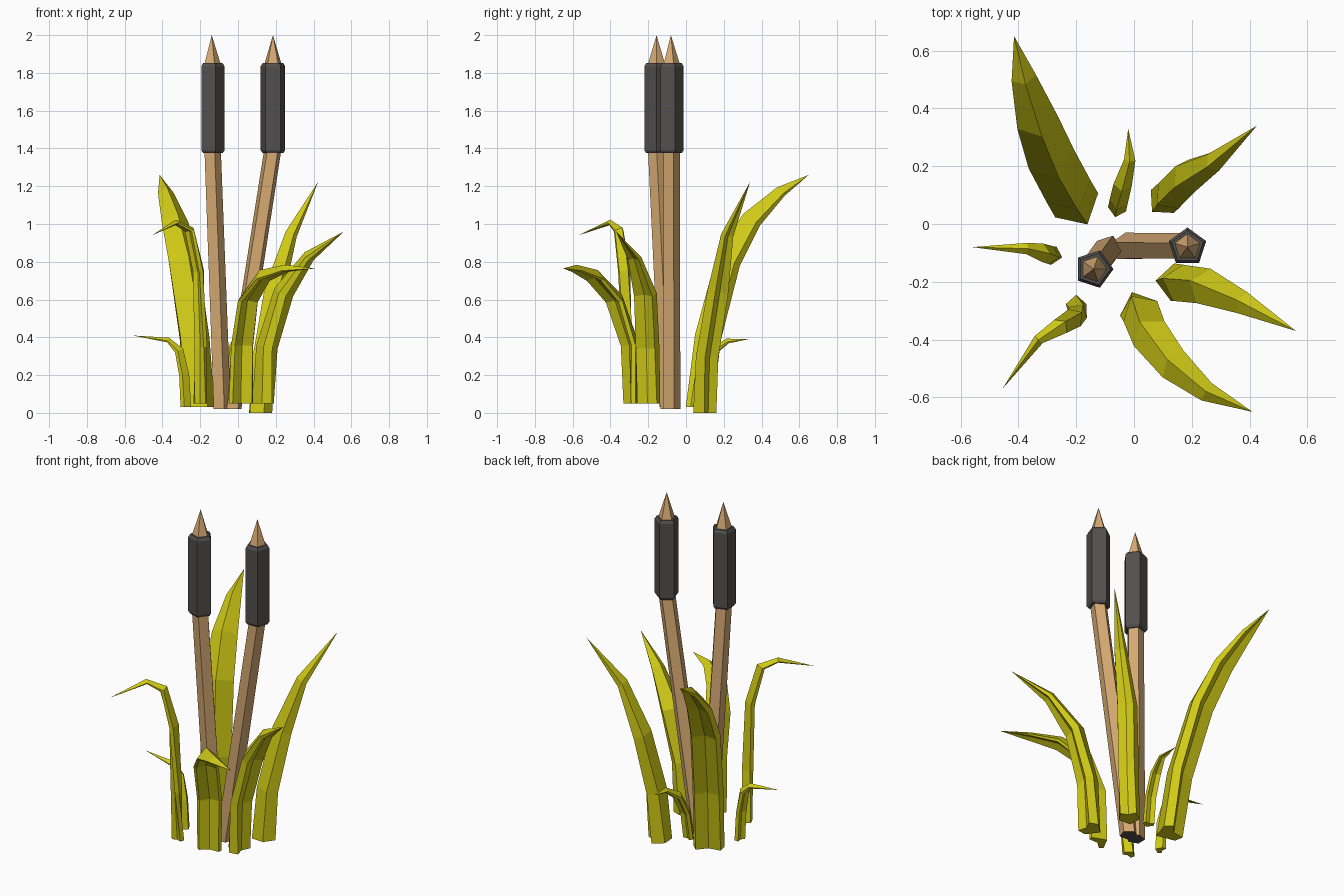
import bpy, bmesh, math
from mathutils import Vector

cube = bpy.data.objects.get("Cube")
if cube:
    bpy.data.objects.remove(cube, do_unlink=True)


def make_material(name, color):
    mat = bpy.data.materials.new(name)
    mat.use_nodes = True
    mat.diffuse_color = (*color, 1)
    mat.node_tree.nodes["Principled BSDF"].inputs["Base Color"].default_value = (*color, 1)
    return mat


LEAF = make_material("leaf yellow green", (0.64, 0.6, 0.008))
STALK = make_material("stalk tan", (0.67, 0.4, 0.17))
DARK = make_material("seed head charcoal", (0.085, 0.08, 0.075))


def loft(name, rings, materials, end_point=None, dark_start=False):
    """Skin equal-sized rings of points, closing with a cap or a point."""
    bm = bmesh.new()
    loops = [[bm.verts.new(p) for p in ring] for ring in rings]
    n = len(loops[0])
    start = bm.faces.new(loops[0][::-1])
    if dark_start:
        start.material_index = 1
    for low, high in zip(loops, loops[1:]):
        for i in range(n):
            j = (i + 1) % n
            bm.faces.new((low[i], low[j], high[j], high[i]))
    if end_point is None:
        bm.faces.new(loops[-1])
    else:
        tip = bm.verts.new(end_point)
        for i in range(n):
            bm.faces.new((loops[-1][i], loops[-1][(i + 1) % n], tip))
    bmesh.ops.recalc_face_normals(bm, faces=bm.faces)
    mesh = bpy.data.meshes.new(name)
    bm.to_mesh(mesh)
    bm.free()
    for mat in materials:
        mesh.materials.append(mat)
    obj = bpy.data.objects.new(name, mesh)
    bpy.context.collection.objects.link(obj)
    return obj


def pentagon(center, z, radius, turn):
    angles = [turn + math.tau * k / 5 for k in range(5)]
    return [Vector((center[0] + radius * math.cos(a),
                    center[1] + radius * math.sin(a), z)) for a in angles]


def reed(side, foot, top, turn):
    """Leaning five-sided stalk, bevelled dark head and pointed tip."""
    loft(side + "_stalk", [pentagon(foot, 0.02, 0.05, turn),
                           pentagon(top, 1.4, 0.048, turn)],
         [STALK, DARK], dark_start=True)
    head = [(1.375, 0.057), (1.39, 0.068), (1.835, 0.068), (1.852, 0.057)]
    loft(side + "_seed_head", [pentagon(top, z, r, turn) for z, r in head], [DARK])
    loft(side + "_reed_tip", [pentagon(top, 1.845, 0.048, turn)], [STALK],
         end_point=(top[0], top[1], 2))


def leaf(name, half_width, depth, path):
    """Arching blade: ridge on the inside, two flanges and a groove outside."""
    pts = [Vector(p) for p in path]
    last = len(pts) - 1
    rings = []
    for i, p in enumerate(pts[:-1]):
        tangent = (pts[i + 1] - pts[max(i - 1, 0)]).normalized()
        out = pts[min(i + 2, last)] - pts[max(i - 1, 0)]
        side = Vector((out.y, -out.x, 0)).normalized()
        normal = side.cross(tangent).normalized()
        if i == 0:
            normal.z = 0
        # constant width at first, then narrowing towards the point
        w = half_width * min(1, 1.2 * (1 - (i / last) ** 2.5))
        flange = 0.2 + depth * (1 - 0.5 * i / last)
        section = [(1, -0.2), (0, 0.7), (-1, -0.2),
                   (-0.8, -flange), (0, 0.3 - flange), (0.8, -flange)]
        rings.append([p + side * w * a + normal * w * b for a, b in section])
    loft(name, rings, [LEAF], end_point=pts[-1])


# Two reeds
reed("right", (-0.088, -0.088), (-0.139, -0.156), 0)
reed("left", (-0.03, -0.08), (0.185, -0.08), math.pi / 2)

# Large blades
leaf("back_right_leaf", 0.085, 0.6,
     [(-0.19, 0.05, 0.03), (-0.22, 0.1, 0.4), (-0.28, 0.21, 0.8),
      (-0.33, 0.34, 1.02), (-0.38, 0.5, 1.17), (-0.415, 0.65, 1.26)])
leaf("back_left_leaf", 0.056, 1.3,
     [(0.09, 0.07, 0), (0.11, 0.09, 0.3), (0.17, 0.15, 0.65),
      (0.27, 0.21, 0.95), (0.425, 0.34, 1.225)])
leaf("front_left_leaf", 0.065, 0.8,
     [(0.12, -0.2, 0.05), (0.14, -0.2, 0.35), (0.23, -0.21, 0.64),
      (0.37, -0.27, 0.83), (0.56, -0.37, 0.96)])
leaf("front_leaf", 0.068, 0.3,
     [(0.01, -0.28, 0.05), (0.015, -0.29, 0.36), (0.045, -0.37, 0.6),
      (0.13, -0.48, 0.72), (0.25, -0.58, 0.76), (0.41, -0.65, 0.765)])

# Small blades
leaf("front_right_leaf", 0.036, 0.7,
     [(-0.2, -0.27, 0.05), (-0.19, -0.3, 0.35), (-0.2, -0.32, 0.75),
      (-0.25, -0.35, 0.97), (-0.33, -0.4, 1.01), (-0.455, -0.57, 0.94)])
leaf("side_leaf", 0.032, 0.7,
     [(-0.27, -0.11, 0.03), (-0.28, -0.11, 0.2), (-0.31, -0.1, 0.33),
      (-0.37, -0.085, 0.385), (-0.56, -0.08, 0.41)])
leaf("back_leaf", 0.032, 0.7,
     [(-0.06, 0.045, 0.04), (-0.055, 0.07, 0.2), (-0.04, 0.13, 0.32),
      (-0.015, 0.22, 0.38), (-0.02, 0.33, 0.39)])
